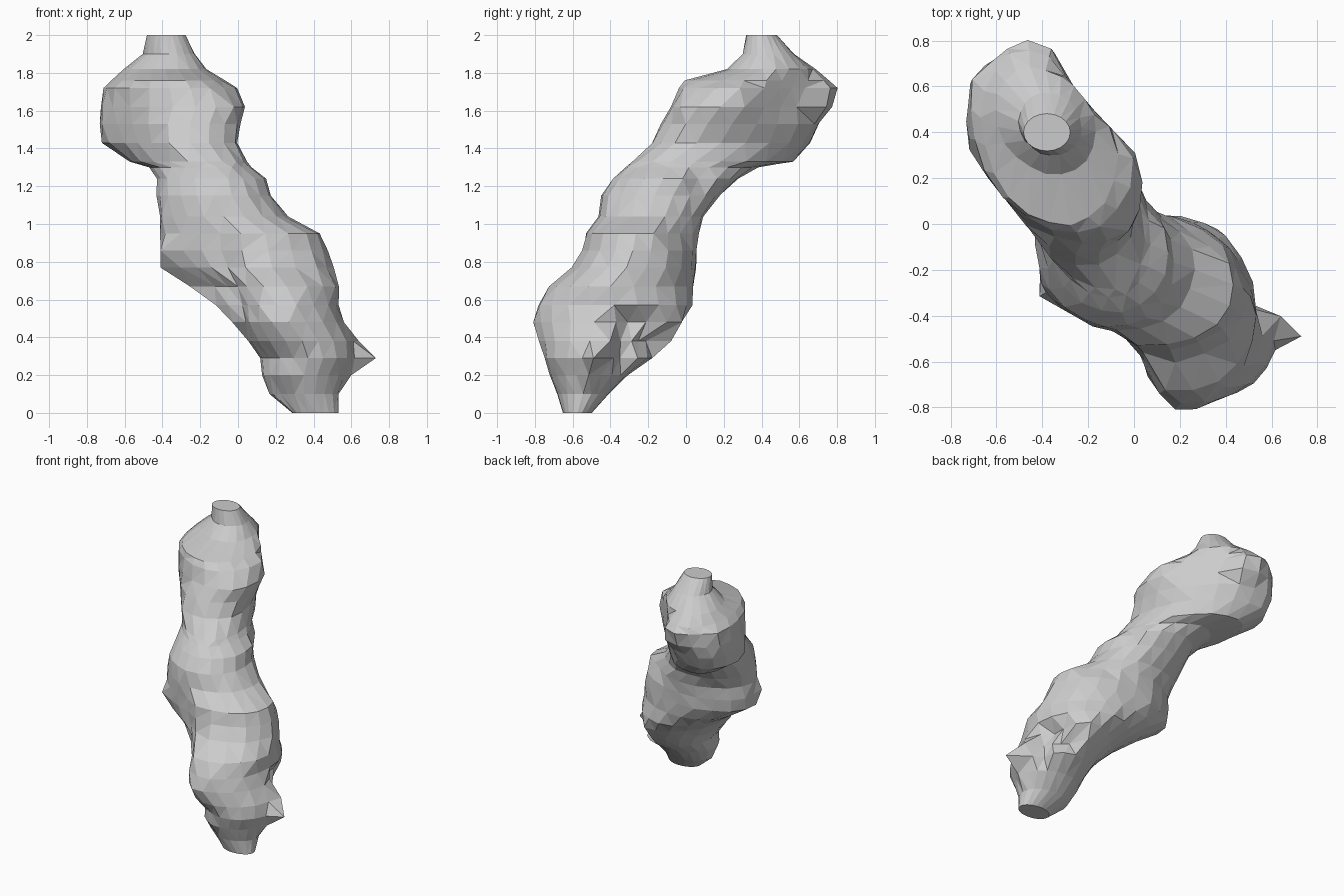
import bpy, bmesh, math, random

random.seed(4)
SIDES = 20

# Horizontal slices of the leaning trunk: z, x min, x max, y min, y max, skew
SLICES = [
    (0.00, 0.29, 0.53, -0.65, -0.50, 0.0),
    (0.10, 0.17, 0.53, -0.68, -0.41, 0.0),
    (0.20, 0.13, 0.57, -0.72, -0.31, 0.0),
    (0.29, 0.12, 0.62, -0.74, -0.18, 0.0),
    (0.38, 0.06, 0.62, -0.78, -0.09, 0.1),
    (0.48, -0.03, 0.57, -0.82, -0.02, 0.15),
    (0.57, -0.12, 0.53, -0.78, 0.02, 0.0),
    (0.67, -0.25, 0.52, -0.72, 0.04, -0.15),
    (0.77, -0.41, 0.49, -0.61, 0.05, -0.1),
    (0.86, -0.42, 0.46, -0.55, 0.05, -0.1),
    (0.95, -0.40, 0.43, -0.53, 0.06, -0.1),
    (1.04, -0.41, 0.26, -0.46, 0.09, -0.05),
    (1.15, -0.42, 0.17, -0.44, 0.18, -0.12),
    (1.24, -0.42, 0.14, -0.38, 0.27, -0.2),
    (1.30, -0.46, 0.07, -0.31, 0.37, -0.35),
    (1.33, -0.57, 0.04, -0.28, 0.56, -0.5),
    (1.43, -0.72, -0.01, -0.18, 0.65, -0.42),
    (1.53, -0.74, 0.00, -0.13, 0.70, -0.4),
    (1.62, -0.73, 0.04, -0.08, 0.76, -0.38),
    (1.72, -0.71, -0.01, -0.03, 0.82, -0.25),
    (1.76, -0.66, -0.08, 0.0, 0.77, -0.2),
    (1.82, -0.60, -0.17, 0.22, 0.68, -0.2),
    (1.90, -0.50, -0.23, 0.30, 0.57, -0.1),
    (2.00, -0.48, -0.28, 0.32, 0.48, 0.0),
]

# Plan outline that trims the slices
PLAN = [(-.47, .83), (-.37, .82), (-.30, .64), (-.15, .47), (.04, .27),
        (.04, .18), (.06, .06), (.29, .03), (.37, -.02), (.52, -.20),
        (.50, -.34), (.67, -.42), (.73, -.49), (.54, -.69), (.33, -.77),
        (.20, -.83), (.06, -.68), (.04, -.56), (-.01, -.49), (-.18, -.44),
        (-.41, -.31), (-.41, -.11), (-.55, .07), (-.69, .27), (-.73, .38),
        (-.70, .65), (-.57, .73)]

# Left and right profile of the trunk seen along the oblique axis: height, side
LEFT = [(-1.23, -.05), (-.85, -.35), (-.64, -.34), (-.44, -.29), (-.23, -.45),
        (-.14, -.51), (.14, -.46), (.32, -.37), (.68, -.39), (.84, -.43),
        (.91, -.42), (1.05, -.28), (1.14, -.18)]
RIGHT = [(-1.23, .12), (-1.09, .16), (-1.0, .32), (-.7, .18), (-.64, .28),
         (-.48, .32), (-.35, .29), (-.21, .23), (-.11, .16), (.13, .09),
         (.28, .14), (.45, .12), (.67, .185), (.84, .15), (1.02, .165),
         (1.14, 0.0)]
TURN, TILT = math.radians(35), math.radians(30)


def lookup(table, h):
    """Linear interpolation along a profile."""
    if h <= table[0][0]:
        return table[0][1]
    for (a, p), (b, q) in zip(table, table[1:]):
        if h <= b:
            return p + (q - p) * (h - a) / (b - a)
    return table[-1][1]


def inside(x, y, z):
    """True when a point lies within the plan and the oblique profile."""
    hit = False
    for (ax, ay), (bx, by) in zip(PLAN, PLAN[1:] + PLAN[:1]):
        px, py = x / 1.015, y / 1.015
        if (ay > py) != (by > py) and px < ax + (bx - ax) * (py - ay) / (by - ay):
            hit = not hit
    u = x * math.cos(TURN) + y * math.sin(TURN)
    depth = y * math.cos(TURN) - x * math.sin(TURN)
    h = (z - 1) * math.cos(TILT) + depth * math.sin(TILT)
    return hit and lookup(LEFT, h) - 0.01 < u < lookup(RIGHT, h) + 0.01


def make_ring(bm, z, x0, x1, y0, y1, skew, rough):
    """Skewed ellipse filling the x and y ranges, trimmed to the outlines."""
    cx, cy = (x0 + x1) / 2, (y0 + y1) / 2
    sx, sy = (x1 - x0) / 2, (y1 - y0) / 2
    k = math.sqrt(1 - skew * skew)
    ring = []
    for i in range(SIDES):
        t = 2 * math.pi * i / SIDES
        r = 1.02 + random.uniform(-rough, rough)
        dx = sx * math.cos(t)
        dy = sy * (skew * math.cos(t) + k * math.sin(t))
        while rough and r > 0.5 and not inside(cx + dx * r, cy + dy * r, z):
            r -= 0.02
        ring.append(bm.verts.new((cx + dx * r, cy + dy * r, z)))
    return ring


# Faceted trunk lofted through the slices
bm = bmesh.new()
rings = []
for n, s in enumerate(SLICES):
    rough = 0.0 if n in (0, len(SLICES) - 1) else 0.02
    rings.append(make_ring(bm, *s, rough))
for a, b in zip(rings, rings[1:]):
    for i in range(SIDES):
        j = (i + 1) % SIDES
        bm.faces.new((a[i], a[j], b[j], b[i]))
bm.faces.new(rings[0][::-1])
bm.faces.new(rings[-1])

# Pointed knob near the foot
rings[3][0].co = (0.73, -0.49, 0.29)
rings[2][0].co.x = 0.60
rings[4][0].co.x = 0.64

# Irregular triangle facets on the sides
bmesh.ops.triangulate(bm, faces=[f for f in bm.faces if len(f.verts) == 4],
                      quad_method='SHORT_EDGE')
bmesh.ops.recalc_face_normals(bm, faces=bm.faces[:])
mesh = bpy.data.meshes.new("lumpy_trunk")
bm.to_mesh(mesh)
bm.free()
bpy.context.collection.objects.link(bpy.data.objects.new("lumpy_trunk", mesh))
